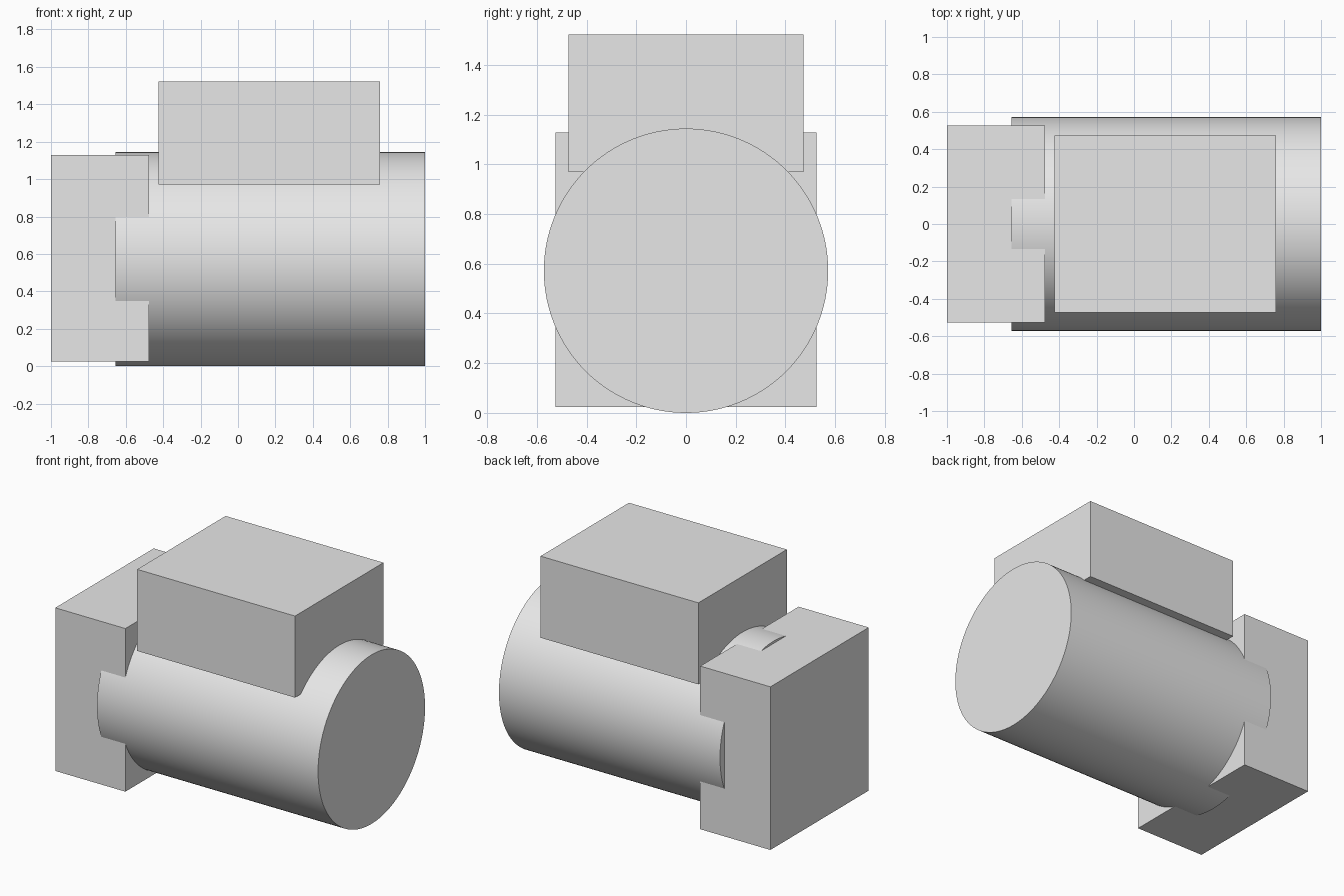
import bpy
import math

if "Cube" in bpy.data.objects:
    bpy.data.objects.remove(bpy.data.objects["Cube"], do_unlink=True)

# Single plain grey finish
grey = bpy.data.materials.new("plain_grey")
grey.use_nodes = True
colour = (0.8, 0.8, 0.8, 1)
grey.diffuse_color = colour
for node in grey.node_tree.nodes:
    if node.type == 'BSDF_PRINCIPLED':
        node.inputs["Base Color"].default_value = colour


def finish(name):
    obj = bpy.context.object
    obj.name = name
    obj.data.materials.clear()
    obj.data.materials.append(grey)
    return obj


def box(name, x, y, z):
    """Box spanning the given (low, high) ranges."""
    spans = (x, y, z)
    bpy.ops.mesh.primitive_cube_add(size=1, location=[(a + b) / 2 for a, b in spans])
    obj = finish(name)
    obj.scale = [b - a for a, b in spans]
    bpy.ops.object.transform_apply(location=False, rotation=False, scale=True)
    return obj


# Motor barrel lying along x
radius, start, end = 0.572, -0.655, 1.0
bpy.ops.mesh.primitive_cylinder_add(
    vertices=128, radius=radius, depth=end - start,
    location=((start + end) / 2, 0, radius), rotation=(0, math.pi / 2, 0))
finish("barrel")
bpy.ops.object.shade_smooth_by_angle(angle=math.radians(30))

# End block and the housing on top of the barrel
box("end_block", (-1.0, -0.475), (-0.526, 0.526), (0.024, 1.128))
box("top_housing", (-0.424, 0.758), (-0.473, 0.473), (0.97, 1.522))
